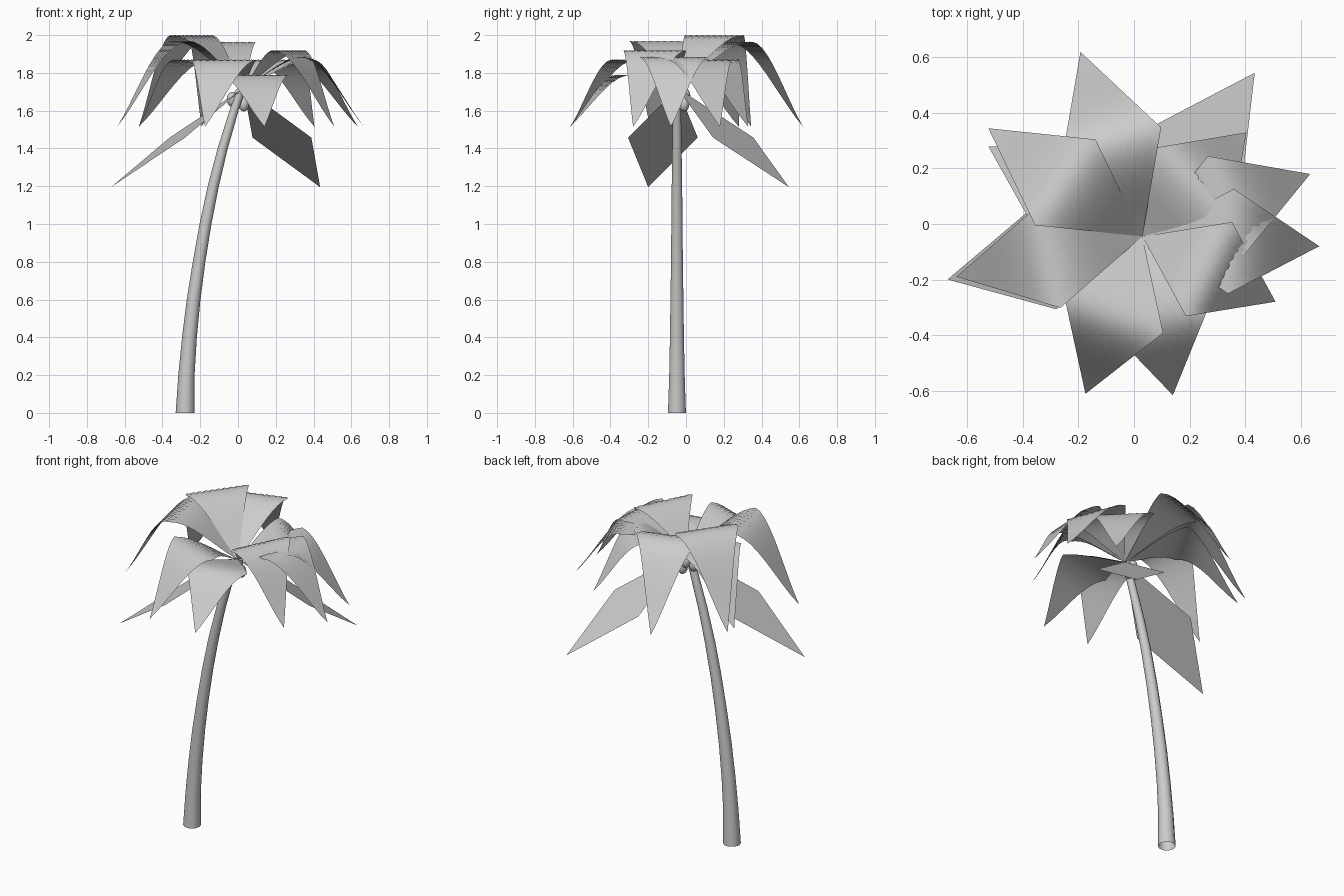
import bpy, bmesh
from math import cos, sin, pi
from mathutils import Vector

if "Cube" in bpy.data.objects:
    bpy.data.objects.remove(bpy.data.objects["Cube"])

ROOT = Vector((0.03, -0.045, 1.72))


def finish(bm, name):
    mesh = bpy.data.meshes.new(name)
    bm.to_mesh(mesh)
    bm.free()
    for p in mesh.polygons:
        p.use_smooth = True
    ob = bpy.data.objects.new(name, mesh)
    bpy.context.collection.objects.link(ob)
    return ob


# Trunk: tapered, leaning tube through (x, z, radius) stations
def trunk(sides=10):
    stations = [(-0.28, 0, .05), (-0.273, .2, .043), (-0.257, .4, .039), (-0.235, .6, .036),
                (-0.206, .8, .033), (-0.172, 1.0, .031), (-0.131, 1.2, .029),
                (-0.081, 1.4, .026), (-0.021, 1.6, .023), (0.01, 1.69, .021)]
    bm = bmesh.new()
    rings = []
    for i, (x, z, r) in enumerate(stations):
        a, b = stations[max(i - 1, 0)], stations[min(i + 1, len(stations) - 1)]
        t = Vector((b[0] - a[0], 0, b[1] - a[1])).normalized()
        if i == 0:
            t = Vector((0, 0, 1))
        side = Vector((t.z, 0, -t.x))
        rings.append([bm.verts.new(Vector((x, -0.048, z)) + side * (r * cos(2 * pi * k / sides))
                                   + Vector((0, r * sin(2 * pi * k / sides), 0)))
                      for k in range(sides)])
    for lo, hi in zip(rings, rings[1:]):
        for k in range(sides):
            j = (k + 1) % sides
            bm.faces.new((lo[k], lo[j], hi[j], hi[k]))
    finish(bm, "trunk")


# Frond: diamond sheet gridded along its edges, arched from the crown to its tip
def frond(name, tip, peak=None, n=10, half_width=0.189):
    tip = Vector(tip)
    out = Vector((tip.x - ROOT.x, tip.y - ROOT.y, 0))
    across = Vector((-out.y, out.x, 0)).normalized() * half_width

    def height(s):
        if peak is None:
            return ROOT.z + (tip.z - ROOT.z) * s
        end = ROOT.z if s < 0.5 else tip.z
        t = abs(2 * s - 1)
        return peak - (peak - end) * (2 * t ** 2 - t ** 3)

    bm = bmesh.new()
    grid = []
    for i in range(n + 1):
        row = []
        for j in range(n + 1):
            s, w = (i + j) / (2 * n), (i - j) / n
            p = Vector((ROOT.x, ROOT.y, 0)) + out * s + across * w
            p.z = height(s)
            row.append(bm.verts.new(p))
        grid.append(row)
    for i in range(n):
        for j in range(n):
            bm.faces.new((grid[i][j], grid[i][j + 1], grid[i + 1][j + 1], grid[i + 1][j]))
    bm.normal_update()
    if sum(f.normal.z for f in bm.faces) < 0:
        bmesh.ops.reverse_faces(bm, faces=bm.faces[:])
    finish(bm, name)


# Coconut: slightly tall ball
def coconut(name, pos):
    bm = bmesh.new()
    bmesh.ops.create_uvsphere(bm, u_segments=12, v_segments=8, radius=0.028)
    for v in bm.verts:
        v.co.z *= 1.4
        v.co += Vector(pos)
    finish(bm, name)


trunk()

# Arched fronds: tip x, tip y, crest height
arched = [(-0.64, -0.19, 1.97), (-0.525, 0.345, 2.0), (-0.525, 0.28, 1.87), (-0.193, 0.62, 1.965),
          (0.405, 0.33, 1.87), (0.635, 0.18, 1.87), (0.668, -0.08, 1.885), (0.51, -0.28, 1.92),
          (0.14, -0.617, 1.79), (-0.175, -0.612, 1.87)]
for k, (x, y, peak) in enumerate(arched):
    frond(f"arched_frond_{k + 1}", (x, y, 1.515), peak)

# Drooping flat fronds
for k, tip in enumerate([(-0.672, -0.2, 1.195), (0.435, 0.545, 1.195)]):
    frond(f"drooping_frond_{k + 1}", tip, n=1)

# Coconuts under the crown
for k, pos in enumerate([(-0.032, -0.03, 1.66), (0.03, -0.01, 1.635), (0.005, -0.005, 1.68)]):
    coconut(f"coconut_{k + 1}", pos)
